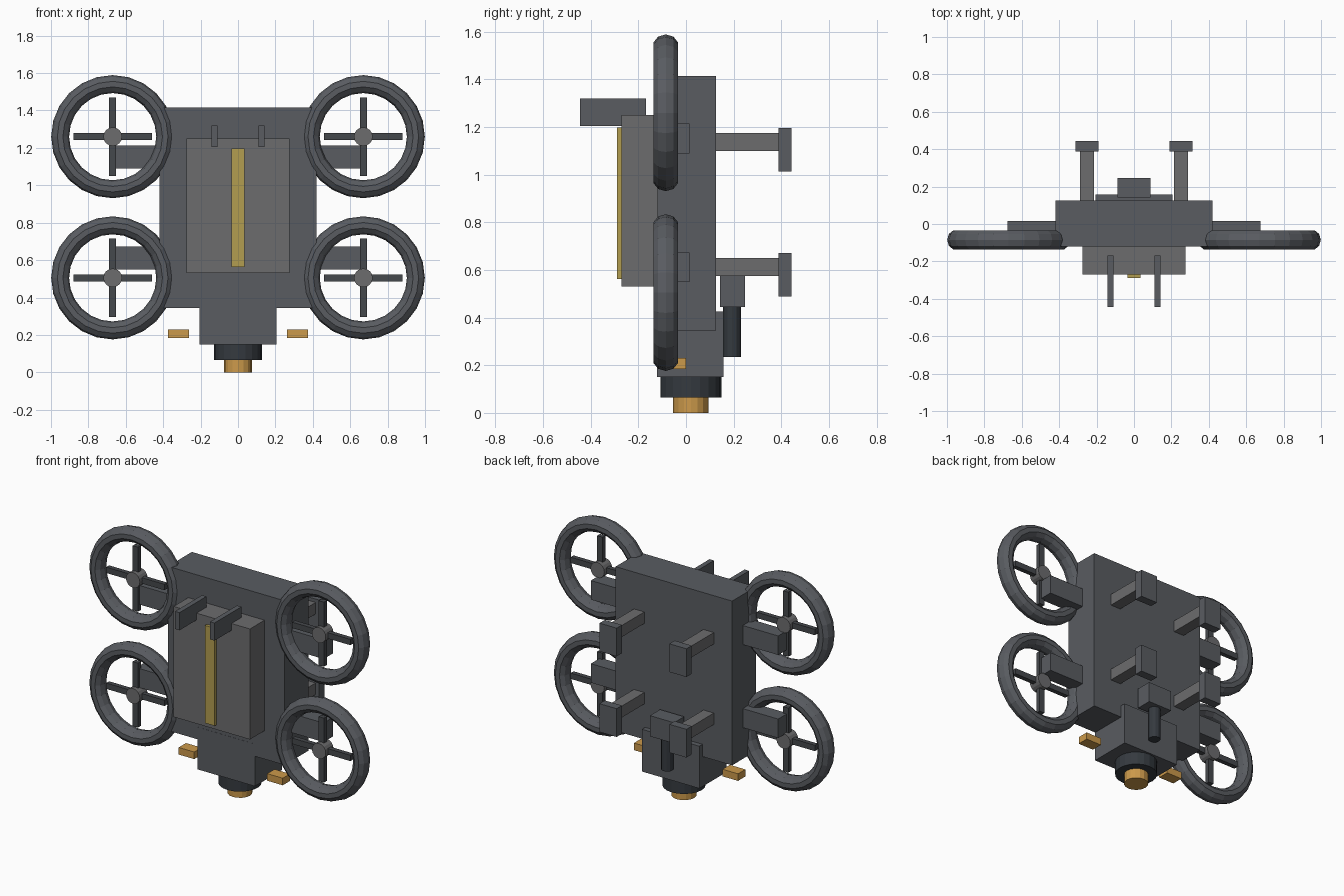
import bpy, bmesh
from math import sin, cos, pi
from mathutils import Matrix

if "Cube" in bpy.data.objects:
    bpy.data.objects.remove(bpy.data.objects["Cube"])


def material(name, r, g, b):
    m = bpy.data.materials.new(name)
    m.diffuse_color = (r, g, b, 1)
    m.use_nodes = True
    m.node_tree.nodes["Principled BSDF"].inputs["Base Color"].default_value = m.diffuse_color
    return m


BODY = material("body_grey", 0.10, 0.107, 0.12)
LIGHT = material("light_grey", 0.15, 0.15, 0.155)
DARK = material("dark_grey", 0.035, 0.042, 0.05)
SPOKE = material("spoke_grey", 0.06, 0.065, 0.072)
ORANGE = material("orange", 0.60, 0.32, 0.07)
GOLD = material("gold", 0.45, 0.34, 0.08)


def finish(name, bm, mat):
    bmesh.ops.recalc_face_normals(bm, faces=bm.faces[:])
    mesh = bpy.data.meshes.new(name)
    bm.to_mesh(mesh)
    bm.free()
    mesh.materials.append(mat)
    ob = bpy.data.objects.new(name, mesh)
    bpy.context.collection.objects.link(ob)
    return ob


def box(name, x, y, z, mat):
    """Box from (min, max) pairs on each axis."""
    bm = bmesh.new()
    spans = (x, y, z)
    size = [max(s) - min(s) for s in spans]
    mid = [(s[0] + s[1]) / 2 for s in spans]
    bmesh.ops.create_cube(bm, size=1, matrix=Matrix.Translation(mid) @ Matrix.Diagonal((*size, 1)))
    return finish(name, bm, mat)


def cylinder(name, centre, radius, depth, mat, sides=16, along_y=False):
    bm = bmesh.new()
    m = Matrix.Translation(centre)
    if along_y:
        m = m @ Matrix.Rotation(pi / 2, 4, 'X')
    bmesh.ops.create_cone(bm, cap_ends=True, segments=sides, radius1=radius, radius2=radius, depth=depth, matrix=m)
    return finish(name, bm, mat)


def ring(name, cx, cy, cz, mat, major=0.281, radial=0.048, half_depth=0.054, n=24, k=10):
    """Low-poly torus facing the front, slightly deeper than it is thick."""
    bm = bmesh.new()
    rows = []
    for i in range(n):
        a = 2 * pi * i / n
        row = []
        for j in range(k):
            b = 2 * pi * j / k
            r = major + radial * cos(b)
            row.append(bm.verts.new((cx + r * cos(a), cy + half_depth * sin(b), cz + r * sin(a))))
        rows.append(row)
    for i in range(n):
        p, q = rows[i], rows[(i + 1) % n]
        for j in range(k):
            bm.faces.new((p[j], p[(j + 1) % k], q[(j + 1) % k], q[j]))
    return finish(name, bm, mat)


# Main pack, front panel and glowing strip
box("main_body", (-0.42, 0.42), (-0.12, 0.125), (0.345, 1.415), BODY)
box("front_panel", (-0.275, 0.275), (-0.27, -0.115), (0.53, 1.25), LIGHT)
box("front_strip", (-0.035, 0.035), (-0.29, -0.265), (0.562, 1.198), GOLD)

# Lower housing with collar and nozzle
box("lower_housing", (-0.207, 0.207), (-0.121, 0.158), (0.15, 0.425), BODY)
cylinder("nozzle_collar", (0, 0.02, 0.108), 0.128, 0.085, DARK, 20)
cylinder("nozzle", (0, 0.02, 0.034), 0.074, 0.068, ORANGE, 16)

# Rear box and the rod below it
box("rear_box", (-0.087, 0.087), (0.143, 0.247), (0.445, 0.58), BODY)
cylinder("rear_rod", (0, 0.193, 0.341), 0.037, 0.212, DARK, 12)

for side, s in (("left", -1), ("right", 1)):
    # Front prongs and lower side thrusters
    box(f"prong_{side}", (s * 0.11, s * 0.142), (-0.445, -0.168), (1.205, 1.32), BODY)
    box(f"thruster_{side}", (s * 0.263, s * 0.375), (-0.075, 0.0), (0.184, 0.23), ORANGE)

    for level, dz in (("upper", 0.0), ("lower", -0.755)):
        tag = f"{level}_{side}"
        cx, cy, cz = s * 0.67, -0.085, 1.26 + dz
        # Fan: ring, hub and crossed spokes
        ring(f"fan_ring_{tag}", cx, cy, cz, BODY)
        cylinder(f"fan_hub_{tag}", (cx, cy, cz), 0.05, 0.08, LIGHT, 16, True)
        box(f"fan_spoke_flat_{tag}", (cx - 0.21, cx + 0.21), (cy - 0.015, cy + 0.015), (cz - 0.019, cz + 0.019), SPOKE)
        box(f"fan_spoke_upright_{tag}", (cx - 0.019, cx + 0.019), (cy - 0.015, cy + 0.015), (cz - 0.21, cz + 0.21), SPOKE)

        # Arm holding the fan
        az = 1.152 + dz * 0.717
        box(f"fan_arm_{tag}", (s * 0.41, s * 0.675), (-0.083, 0.015), (az - 0.062, az + 0.062), BODY)

        # Rear strut with end plate
        rz = dz * 0.695
        box(f"rear_strut_{tag}", (s * 0.213, s * 0.288), (0.12, 0.392), (1.10 + rz, 1.175 + rz), LIGHT)
        box(f"strut_plate_{tag}", (s * 0.19, s * 0.313), (0.388, 0.443), (1.013 + rz, 1.197 + rz), BODY)
